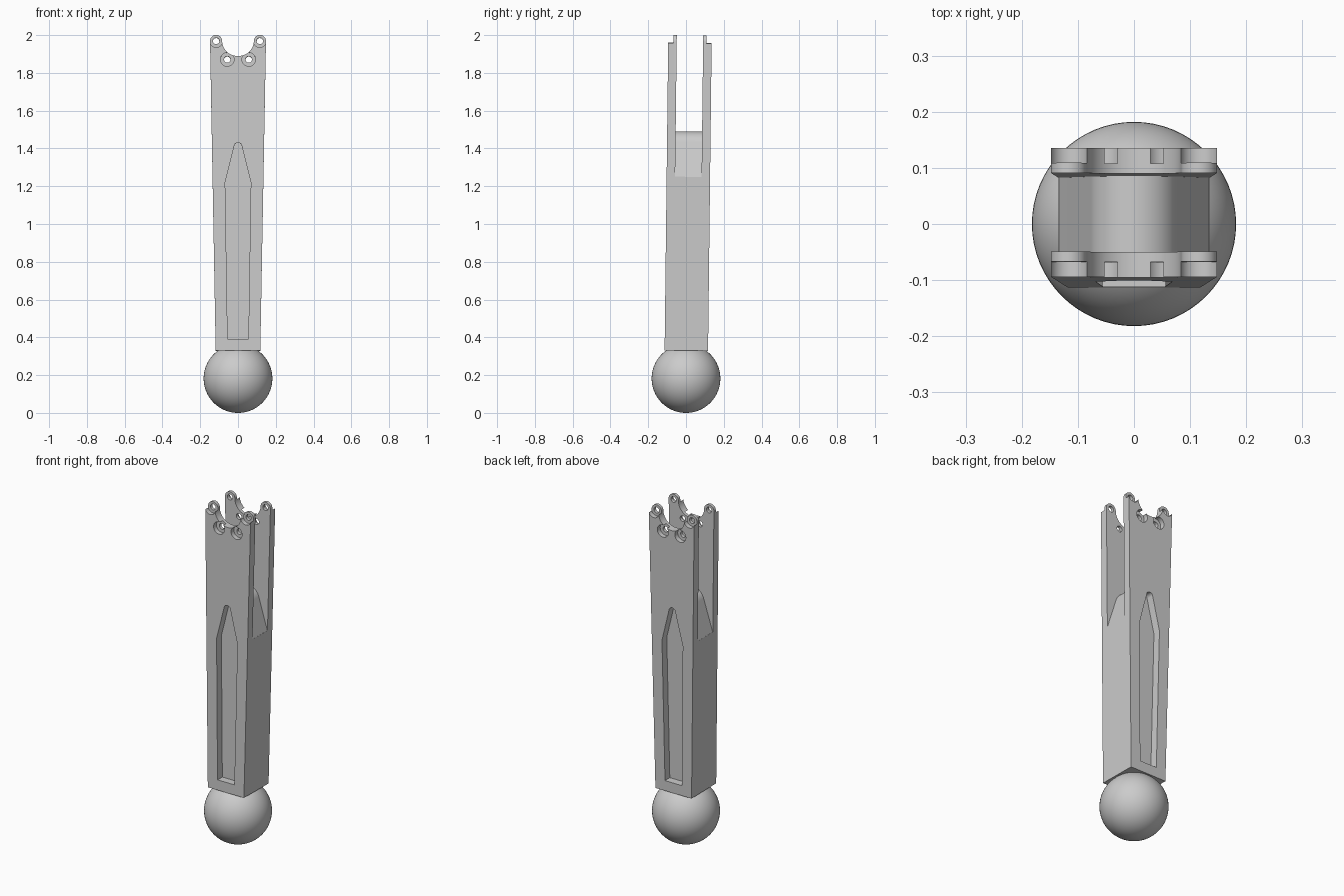
import bpy
import bmesh
from math import pi, cos, sin
from mathutils import Matrix, Vector

default = bpy.data.objects.get("Cube")
if default:
    bpy.data.objects.remove(default, do_unlink=True)

# Single grey material
grey = bpy.data.materials.new("light_grey")
grey.use_nodes = True
colour = (0.6, 0.6, 0.6, 1)
grey.diffuse_color = colour
grey.node_tree.nodes["Principled BSDF"].inputs["Base Color"].default_value = colour

BALL_R = 0.182
HALF_DEPTH = 0.115   # outer faces of the bar
HALF_SLOT = 0.07     # inner faces of the two fork plates
LOBE = (0.116, 1.968)
LOW_HOLE = (0.057, 1.87)


def arc(cx, cz, rx, rz, start, end, steps=20):
    """Points on an elliptical arc in the xz plane, angles in degrees."""
    angles = [(start + (end - start) * i / steps) * pi / 180 for i in range(steps + 1)]
    return [(cx + rx * cos(a), cz + rz * sin(a)) for a in angles]


def mirrored(points):
    """Close a right-hand outline with its mirror image."""
    return points + [(-x, z) for x, z in reversed(points) if x > 1e-5]


def prism(name, outline, y0, y1):
    """Extrude an xz outline from y0 to y1."""
    bm = bmesh.new()
    face = bm.faces.new([bm.verts.new((x, y0, z)) for x, z in outline])
    side = bmesh.ops.extrude_face_region(bm, geom=[face])
    verts = [v for v in side["geom"] if isinstance(v, bmesh.types.BMVert)]
    bmesh.ops.translate(bm, verts=verts, vec=Vector((0, y1 - y0, 0)))
    bmesh.ops.recalc_face_normals(bm, faces=bm.faces)
    mesh = bpy.data.meshes.new(name)
    bm.to_mesh(mesh)
    bm.free()
    mesh.materials.append(grey)
    obj = bpy.data.objects.new(name, mesh)
    bpy.context.collection.objects.link(obj)
    return obj


def activate(obj):
    bpy.ops.object.select_all(action="DESELECT")
    obj.select_set(True)
    bpy.context.view_layer.objects.active = obj


def cut(target, outline, y0, y1):
    """Subtract a prism from the target and discard the cutter."""
    cutter = prism("cutter", outline, y0, y1)
    cutter.hide_render = True
    mod = target.modifiers.new("cut", "BOOLEAN")
    mod.operation = "DIFFERENCE"
    mod.solver = "EXACT"
    mod.object = cutter
    activate(target)
    bpy.ops.object.modifier_apply(modifier=mod.name)
    bpy.data.objects.remove(cutter, do_unlink=True)


# Tapered bar with rounded lugs and a U-shaped notch at the top
outline = [(0.118, 0.33)]
outline += arc(*LOBE, 0.032, 0.032, 0, 180)
outline += arc(0, LOBE[1], LOBE[0] - 0.032, 0.08, 0, -90)[1:]
bar = prism("forked_bar", mirrored(outline), -HALF_DEPTH, HALF_DEPTH)

# Fork slot above an arched core
arch = [(0.3, 2.2), (0.3, 1.25), (0.134, 1.25)] + arc(0, 1.41, 0.08, 0.08, 15, 90)
cut(bar, mirrored(arch), -HALF_SLOT, HALF_SLOT)

# Pointed groove on both faces
groove = [(0.055, 0.39), (0.068, 1.22)] + arc(0, 1.41, 0.02, 0.02, 15, 90, 8)
for side in (-1, 1):
    cut(bar, mirrored(groove), side * HALF_SLOT, side * 0.2)

# Bolt holes with counterbores on the outer faces
for (hx, hz), bore in ((LOBE, 0.034), (LOW_HOLE, 0.036)):
    for x in (-hx, hx):
        cut(bar, arc(x, hz, 0.017, 0.017, 0, 360, 32)[:-1], -0.2, 0.2)
        for side in (-1, 1):
            cut(bar, arc(x, hz, bore, bore, 4, 364, 40)[:-1], side * 0.088, side * 0.2)

# Lean the bar slightly about the ball centre
pivot = Vector((0, 0, BALL_R))
bar.data.transform(Matrix.Translation(pivot) @ Matrix.Rotation(-0.0117, 4, "X")
                   @ Matrix.Translation(-pivot))
activate(bar)
bpy.ops.object.shade_smooth_by_angle(angle=pi / 6)

# Ball at the foot
bpy.ops.mesh.primitive_uv_sphere_add(segments=64, ring_count=32, radius=BALL_R, location=pivot)
ball = bpy.context.object
ball.name = "ball_foot"
ball.data.materials.append(grey)
bpy.ops.object.shade_smooth()
